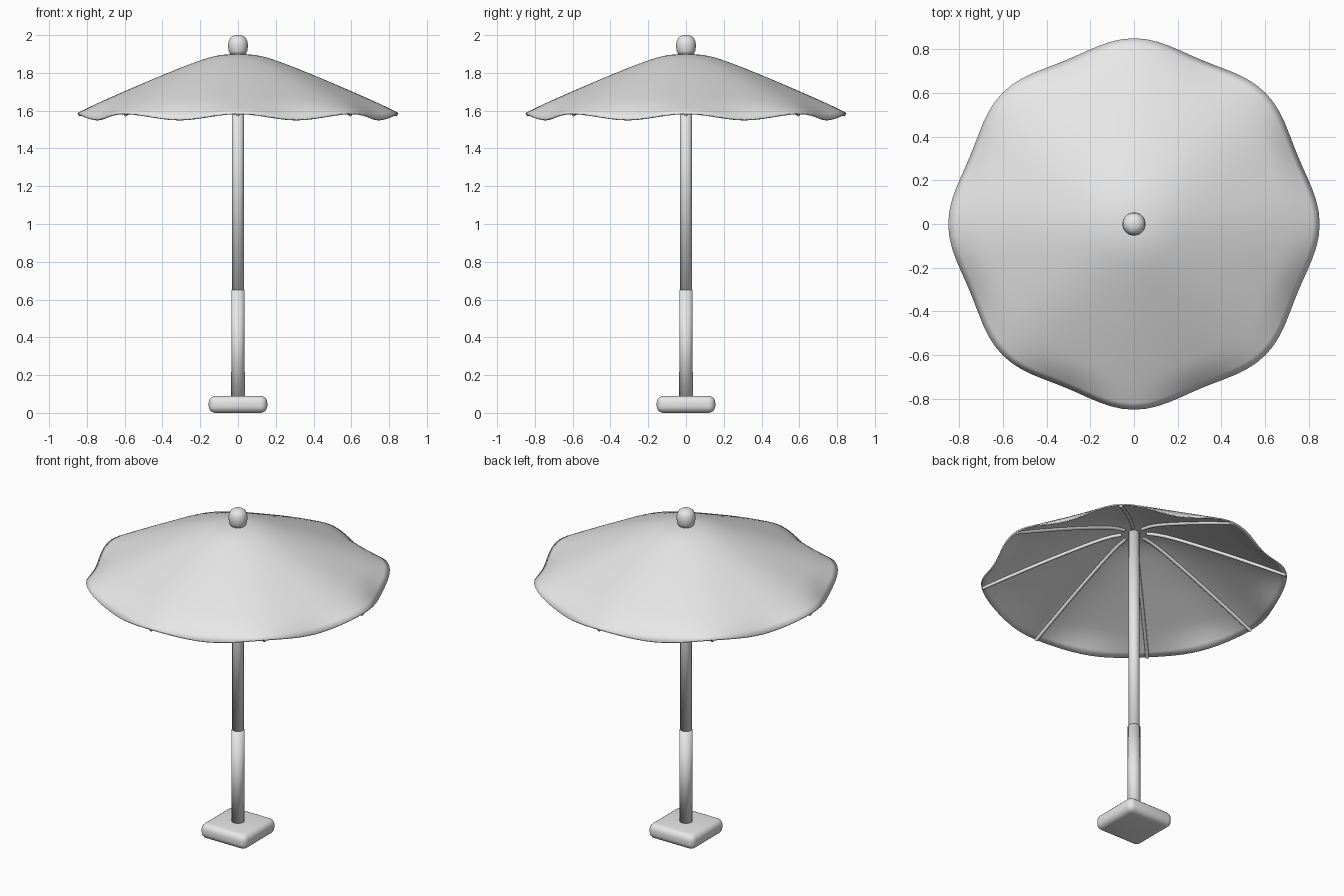
import bpy, bmesh
from math import sin, cos, pi, tau, radians

cube = bpy.data.objects.get("Cube")
if cube:
    bpy.data.objects.remove(cube, do_unlink=True)

grey = bpy.data.materials.new("light_grey")
grey.use_nodes = True
grey.diffuse_color = (0.8, 0.8, 0.8, 1)
grey.node_tree.nodes["Principled BSDF"].inputs["Base Color"].default_value = (0.8, 0.8, 0.8, 1)


def add_object(name, bm, smooth=True):
    bmesh.ops.recalc_face_normals(bm, faces=bm.faces)
    for f in bm.faces:
        f.smooth = smooth
    mesh = bpy.data.meshes.new(name)
    bm.to_mesh(mesh)
    bm.free()
    mesh.materials.append(grey)
    ob = bpy.data.objects.new(name, mesh)
    bpy.context.collection.objects.link(ob)
    return ob


def lathe(name, profile, sides=32):
    """Revolve (radius, height) points; both ends are closed by flat caps."""
    bm = bmesh.new()
    rings = [[bm.verts.new((r * cos(tau * i / sides), r * sin(tau * i / sides), z))
              for i in range(sides)] for r, z in profile]
    for a, b in zip(rings, rings[1:]):
        for i in range(sides):
            j = (i + 1) % sides
            bm.faces.new((a[i], a[j], b[j], b[i]))
    bm.faces.new(rings[0])
    bm.faces.new(rings[-1])
    return add_object(name, bm)


# Height of the canopy along a rib, smoothly interpolated between a few points
RIB = [(0, 1.9), (0.1, 1.893), (0.2, 1.866), (0.4, 1.788), (0.6, 1.703), (0.85, 1.592)]


def rib_height(r):
    k = max(i for i in range(len(RIB) - 1) if RIB[i][0] <= r or i == 0)

    def slope(i):
        if i == 0:
            return 0
        a, b = RIB[i - 1], RIB[min(i + 1, len(RIB) - 1)]
        return (b[1] - a[1]) / (b[0] - a[0])
    (x0, z0), (x1, z1) = RIB[k], RIB[k + 1]
    h = x1 - x0
    s = (r - x0) / h
    return (z0 * (1 + 2 * s) * (1 - s) ** 2 + h * slope(k) * s * (1 - s) ** 2
            + z1 * s * s * (3 - 2 * s) + h * slope(k + 1) * s * s * (s - 1))


# Canopy: eight panels whose hem pulls in and droops between the ribs
def canopy_point(t, a):
    between = (1 - cos(8 * a)) / 2
    curl = max(0, (t - 0.82) / 0.18) ** 2
    r = t * (0.85 - 0.038 * between * t * t)
    z = rib_height(0.85 * t) - (0.004 + 0.034 * between) * curl
    return r * cos(a), r * sin(a), z


SIDES, RINGS = 96, 28
bm = bmesh.new()
top = bm.verts.new((0, 0, 1.9))
rings = [[bm.verts.new(canopy_point(k / RINGS, tau * i / SIDES)) for i in range(SIDES)]
         for k in range(1, RINGS + 1)]
for i in range(SIDES):
    j = (i + 1) % SIDES
    bm.faces.new((top, rings[0][i], rings[0][j]))
    for a, b in zip(rings, rings[1:]):
        bm.faces.new((a[i], b[i], b[j], a[j]))
canopy = add_object("canopy", bm)
if canopy.data.polygons[0].normal.z < 0:
    canopy.data.flip_normals()
cloth = canopy.modifiers.new("cloth_thickness", "SOLIDIFY")
cloth.thickness = 0.008
cloth.offset = -1

# Ribs: eight thin rods following the underside of the canopy
curve = bpy.data.curves.new("canopy_ribs", "CURVE")
curve.dimensions = "3D"
curve.bevel_depth = 0.01
curve.bevel_resolution = 2
curve.use_fill_caps = True
for n in range(8):
    a = n * pi / 4
    spline = curve.splines.new("POLY")
    spline.points.add(15)
    for k, p in enumerate(spline.points):
        r = 0.07 + 0.775 * k / 15
        p.co = (r * cos(a), r * sin(a), rib_height(r) - 0.016, 1)
    spline.use_smooth = True
curve.materials.append(grey)
ribs = bpy.data.objects.new("canopy_ribs", curve)
bpy.context.collection.objects.link(ribs)
bpy.ops.object.select_all(action="DESELECT")
ribs.select_set(True)
bpy.context.view_layer.objects.active = ribs
bpy.ops.object.convert(target="MESH")

# Pole: a lower sleeve with a slimmer upper tube
lathe("lower_pole", [(0.036, 0.06), (0.035, 0.65)])
lathe("upper_pole", [(0.032, 0.6), (0.032, 1.89)])

# Finial knob on top
lathe("finial", [(0.03, 1.892), (0.043, 1.902), (0.05, 1.918), (0.053, 1.945), (0.05, 1.968),
                 (0.041, 1.986), (0.027, 1.996), (0.012, 2.0)])

# Base: rounded square slab
bm = bmesh.new()
bmesh.ops.create_cube(bm, size=1)
for v in bm.verts:
    v.co = (v.co.x * 0.31, v.co.y * 0.31, (v.co.z + 0.5) * 0.09)
base = add_object("base", bm)
bevel = base.modifiers.new("rounded_edges", "BEVEL")
bevel.width = 0.036
bevel.segments = 5
bevel.limit_method = "ANGLE"
bevel.angle_limit = radians(40)
